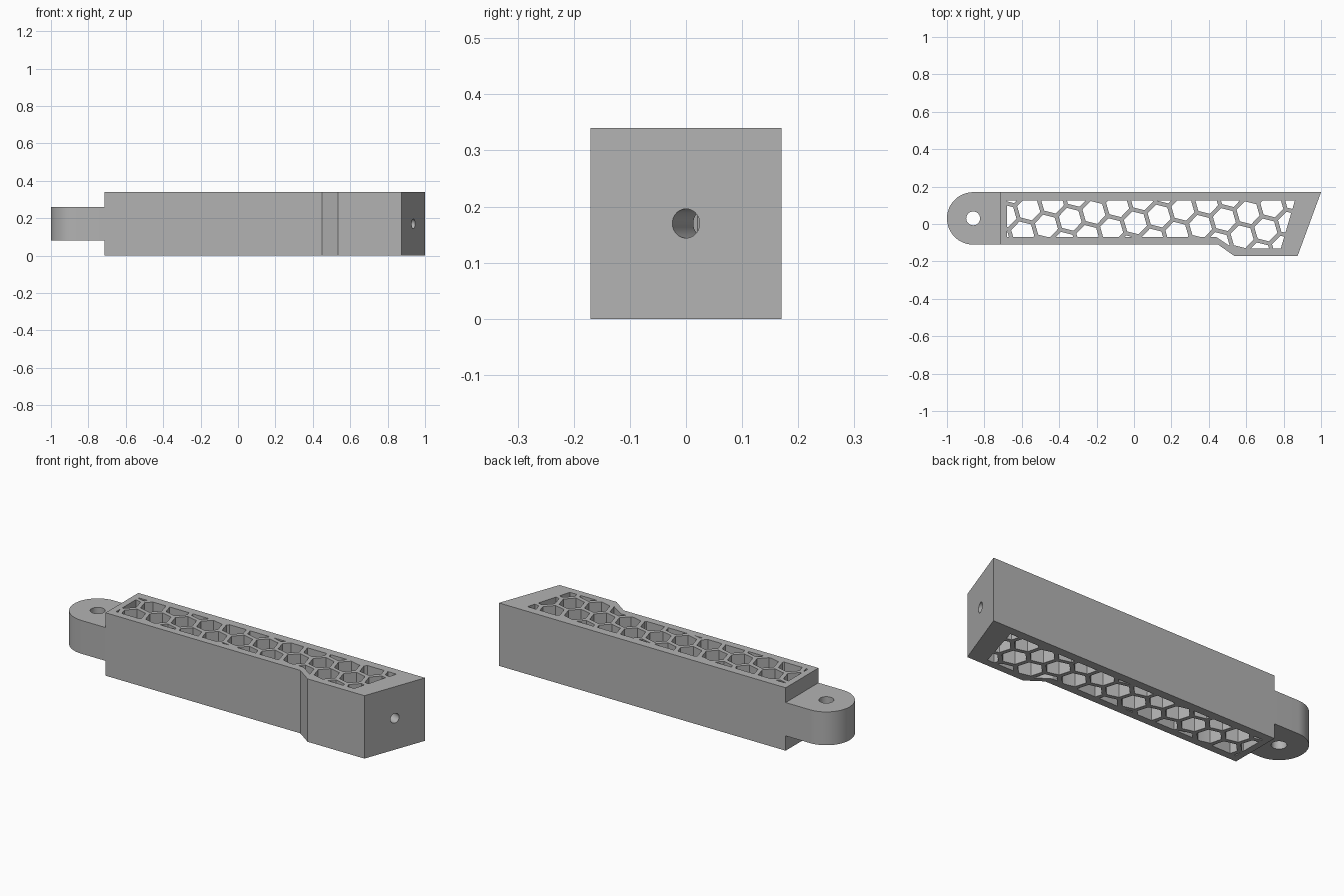
import bpy, math
from mathutils import Vector

if "Cube" in bpy.data.objects:
    bpy.data.objects.remove(bpy.data.objects["Cube"])

HEIGHT = 0.34
PITCH = 0.132          # distance between honeycomb cells
RIB = 0.022            # wall left between cells
TILT = math.radians(16)

grey = bpy.data.materials.new("plain grey")
grey.use_nodes = True
grey.diffuse_color = (0.45, 0.45, 0.45, 1)
grey.node_tree.nodes["Principled BSDF"].inputs["Base Color"].default_value = (0.45, 0.45, 0.45, 1)


def prism(name, loops, z0, z1):
    """Extrude one or more outlines (counter-clockwise) between two heights."""
    verts, faces = [], []
    for loop in loops:
        s, n = len(verts), len(loop)
        verts += [(x, y, z) for z in (z0, z1) for x, y in loop]
        faces += [list(range(s + n - 1, s - 1, -1)), list(range(s + n, s + 2 * n))]
        faces += [(s + i, s + (i + 1) % n, s + n + (i + 1) % n, s + n + i) for i in range(n)]
    mesh = bpy.data.meshes.new(name)
    mesh.from_pydata(verts, [], faces)
    mesh.materials.append(grey)
    obj = bpy.data.objects.new(name, mesh)
    bpy.context.collection.objects.link(obj)
    return obj


def arc(cx, cy, r, a0, a1, n):
    return [(cx + r * math.cos(math.radians(a0 + (a1 - a0) * i / n)),
             cy + r * math.sin(math.radians(a0 + (a1 - a0) * i / n))) for i in range(n + 1)]


def combine(obj, cutter, operation):
    """Apply a boolean and discard the cutter."""
    cutter.hide_render = True
    mod = obj.modifiers.new("cut", 'BOOLEAN')
    mod.operation, mod.object, mod.solver = operation, cutter, 'EXACT'
    mesh = bpy.data.meshes.new_from_object(obj.evaluated_get(bpy.context.evaluated_depsgraph_get()))
    obj.modifiers.clear()
    obj.data = mesh
    bpy.data.objects.remove(cutter)


# Main arm with a wider block at its slanted end
arm = prism("arm_body", [[(-0.715, -0.11), (0.45, -0.11), (0.535, -0.17), (0.875, -0.17),
                          (1, 0.17), (-0.715, 0.17)]], 0, HEIGHT)

# Tilted honeycomb, trimmed to a window inside the outline
step = Vector((PITCH * math.cos(TILT), PITCH * math.sin(TILT)))
side = Vector((PITCH * math.cos(TILT - math.pi / 3), PITCH * math.sin(TILT - math.pi / 3)))
radius = (PITCH - RIB) / math.sqrt(3)
cells = []
for i in range(-16, 8):
    for j in range(-6, 8):
        c = Vector((0.61, 0.06)) + step * i + side * j
        if -0.8 < c.x < 0.95 and -0.22 < c.y < 0.22:
            cells.append(arc(c.x, c.y, radius, math.degrees(TILT) + 30, math.degrees(TILT) + 330, 5))
holes = prism("honeycomb_cutter", cells, -0.1, HEIGHT + 0.1)
window = prism("window_cutter", [[(-0.68, -0.07), (0.44, -0.07), (0.53, -0.13), (0.785, -0.13),
                                  (0.86, 0.125), (-0.68, 0.125)]], -0.05, HEIGHT + 0.05)
combine(holes, window, 'INTERSECT')
combine(arm, holes, 'DIFFERENCE')

# Screw hole square to the slanted end
inward = Vector((-0.34, 0.125, 0)).normalized()
screw = prism("screw_cutter", [arc(0, 0, 0.026, 0, 350, 35)], -0.05, 0.11)
screw.rotation_euler = inward.to_track_quat('Z', 'Y').to_euler()
screw.location = (0.9375, 0, HEIGHT / 2)
combine(arm, screw, 'DIFFERENCE')

# Rounded hinge tab with a pin hole
tab = prism("hinge_tab", [[(-0.715, -0.11), (-0.715, 0.17)] + arc(-0.86, 0.03, 0.14, 90, 270, 48)], 0.08, 0.26)
combine(tab, prism("pin_cutter", [arc(-0.86, 0.03, 0.037, 0, 350, 35)], 0, HEIGHT), 'DIFFERENCE')

for obj in (arm, tab):
    bpy.ops.object.select_all(action='DESELECT')
    obj.select_set(True)
    bpy.context.view_layer.objects.active = obj
    bpy.ops.object.shade_smooth_by_angle(angle=math.radians(25))
